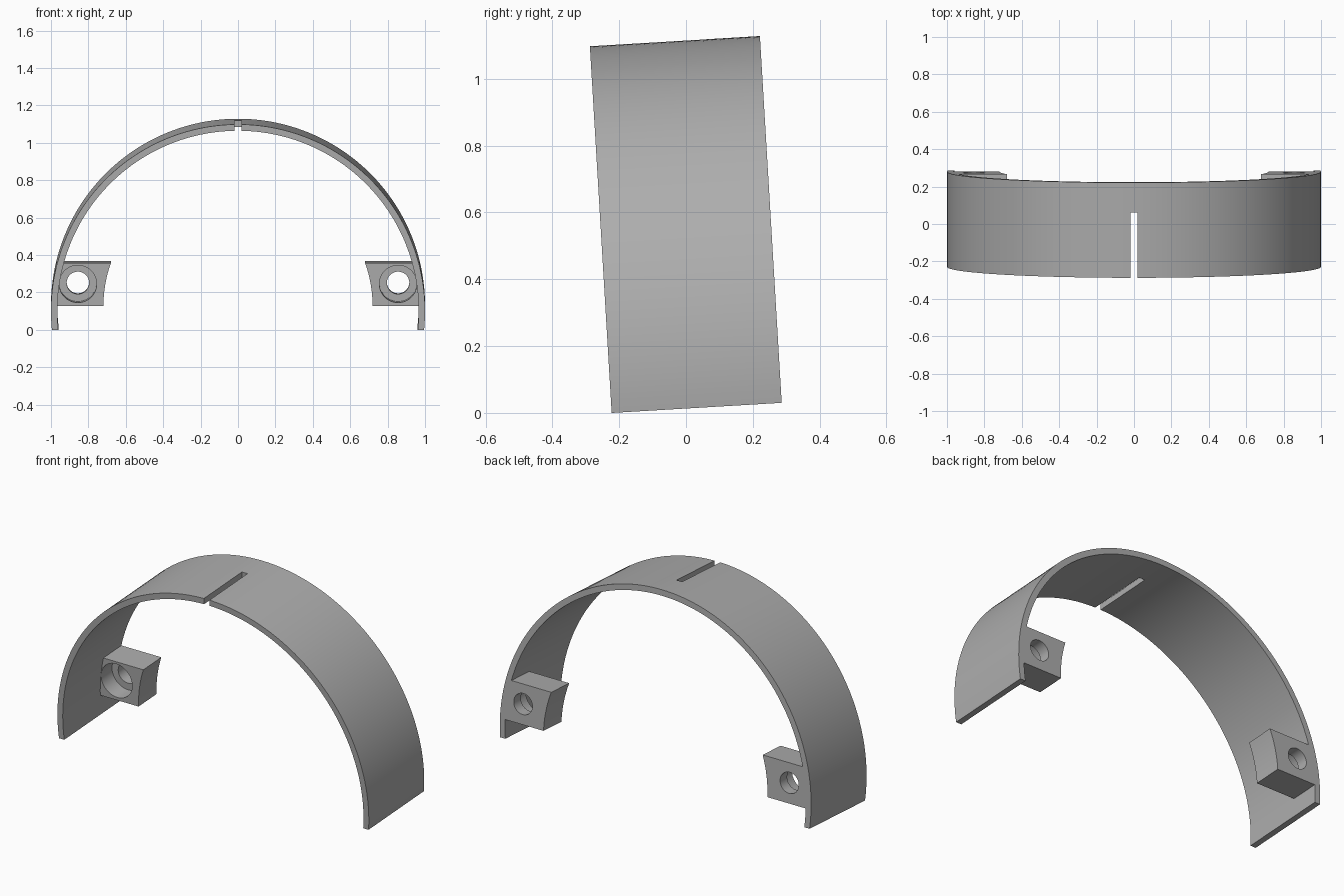
import bpy, bmesh, math
from mathutils import Matrix, Vector

if "Cube" in bpy.data.objects:
    bpy.data.objects.remove(bpy.data.objects["Cube"])

R_OUT, R_IN, R_LUG = 1.0, 0.966, 0.72
CENTRE_Z = 0.1
Y_FRONT, Y_BACK = -0.255, 0.255
LUG_LOW, LUG_HIGH, LUG_DEPTH = 0.108, 0.338, 0.165
HOLE_X, HOLE_Z = 0.856, 0.225
# The whole arch leans slightly forward
TILT = Matrix.Translation((0, 0.032, 0.015)) @ Matrix.Rotation(math.radians(3.4), 4, "X")

grey = bpy.data.materials.new("plain grey")
grey.use_nodes = True
colour = (0.42, 0.42, 0.42, 1)
grey.diffuse_color = colour
grey.node_tree.nodes["Principled BSDF"].inputs["Base Color"].default_value = colour


def arc(radius, z0, z1, steps, full=False):
    """Points on an arc between two heights; full runs over the crown."""
    a = math.asin((z0 - CENTRE_Z) / radius)
    b = math.pi - a if full else math.asin((z1 - CENTRE_Z) / radius)
    angles = [a + (b - a) * i / steps for i in range(steps + 1)]
    return [(radius * math.cos(t), CENTRE_Z + radius * math.sin(t)) for t in angles]


def circle(radius, sides=48):
    return [(HOLE_X + radius * math.cos(math.tau * i / sides),
             HOLE_Z + radius * math.sin(math.tau * i / sides)) for i in range(sides)]


def extrude(name, profile, y0, y1):
    """Solid prism of an xz profile running along y."""
    bm = bmesh.new()
    face = bm.faces.new([bm.verts.new((x, y0, z)) for x, z in profile])
    new = bmesh.ops.extrude_face_region(bm, geom=[face])["geom"]
    moved = [v for v in new if isinstance(v, bmesh.types.BMVert)]
    bmesh.ops.translate(bm, verts=moved, vec=Vector((0, y1 - y0, 0)))
    bmesh.ops.recalc_face_normals(bm, faces=bm.faces)
    mesh = bpy.data.meshes.new(name)
    bm.to_mesh(mesh)
    bm.free()
    mesh.materials.append(grey)
    obj = bpy.data.objects.new(name, mesh)
    bpy.context.collection.objects.link(obj)
    return obj


def activate(obj):
    bpy.ops.object.select_all(action="DESELECT")
    obj.select_set(True)
    bpy.context.view_layer.objects.active = obj


def cut(obj, cutter):
    cutter.hide_render = True
    mod = obj.modifiers.new("cut", "BOOLEAN")
    mod.operation, mod.solver, mod.object = "DIFFERENCE", "EXACT", cutter
    activate(obj)
    bpy.ops.object.modifier_apply(modifier=mod.name)
    bpy.data.objects.remove(cutter)


def finish(obj):
    obj.data.transform(TILT)
    activate(obj)
    bpy.ops.object.shade_smooth_by_angle(angle=math.radians(30))


# Curved band with a slot in the front half of its crown
band = extrude("arch_band", arc(R_OUT, 0, 0, 96, True) + arc(R_IN, 0, 0, 96, True)[::-1],
               Y_FRONT, Y_BACK)
w = 0.018
cut(band, extrude("slot_cutter", [(-w, 1), (w, 1), (w, 1.2), (-w, 1.2)], Y_FRONT - 0.1, 0.095))
finish(band)

# Mounting lugs flush with the back edge, each with a counterbored hole
for side, name in ((1, "left_lug"), (-1, "right_lug")):
    y_lug = Y_BACK - LUG_DEPTH
    lug = extrude(name, arc(R_IN, LUG_LOW, LUG_HIGH, 12) + arc(R_LUG, LUG_LOW, LUG_HIGH, 12)[::-1],
                  y_lug, Y_BACK)
    cut(lug, extrude("bore_cutter", circle(0.06), y_lug - 0.1, Y_BACK + 0.1))
    cut(lug, extrude("counterbore_cutter", circle(0.1), y_lug - 0.1, y_lug + 0.1))
    if side < 0:
        lug.data.transform(Matrix.Scale(-1, 4, (1, 0, 0)))
        lug.data.flip_normals()
    finish(lug)
